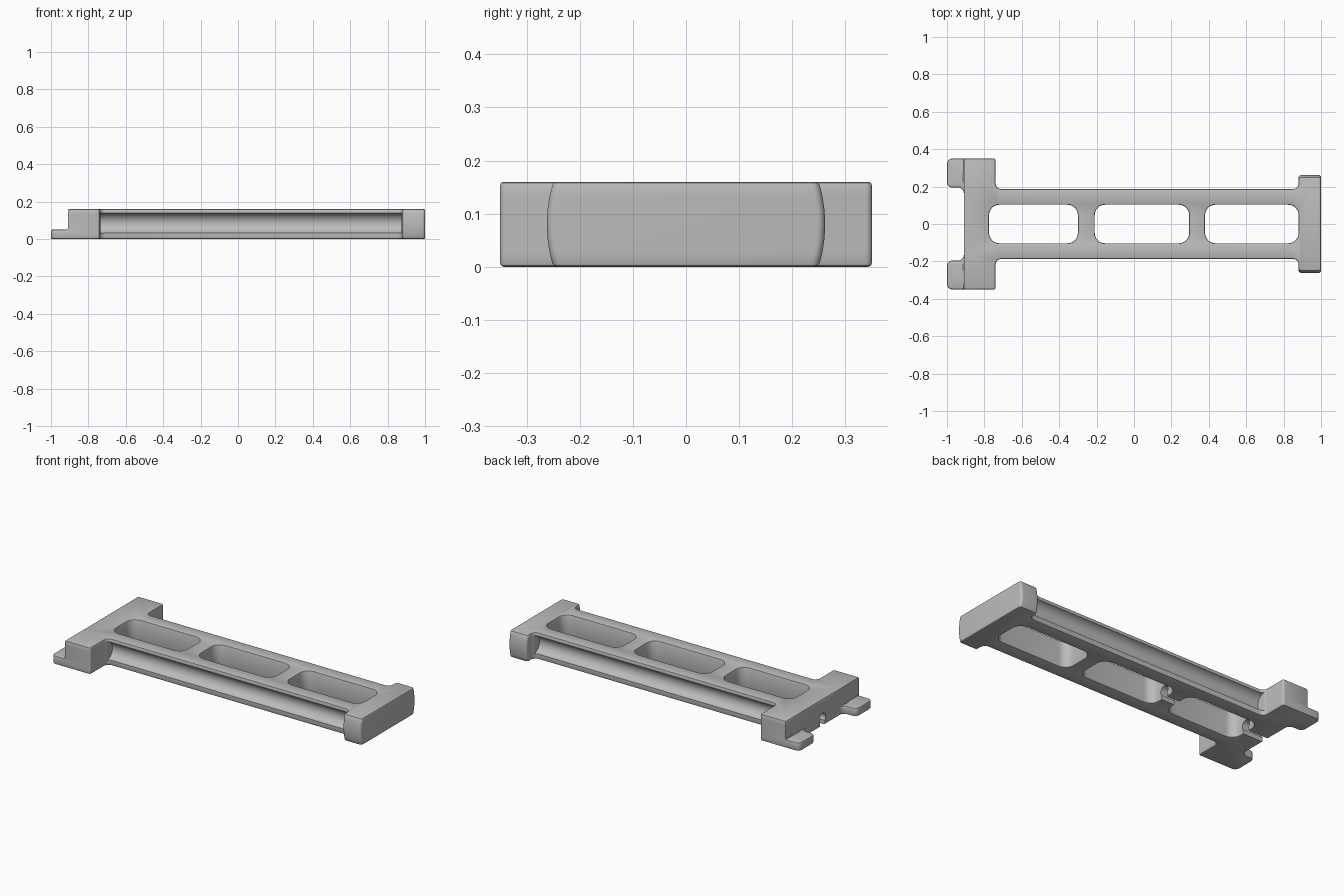
import bpy, bmesh, math
from mathutils import Vector

if "Cube" in bpy.data.objects:
    bpy.data.objects.remove(bpy.data.objects["Cube"], do_unlink=True)

HEIGHT = 0.16

grey = bpy.data.materials.new("plain_grey")
grey.use_nodes = True
grey.diffuse_color = (0.5, 0.5, 0.5, 1)
grey.node_tree.nodes["Principled BSDF"].inputs["Base Color"].default_value = (0.5, 0.5, 0.5, 1)


def rounded(corners, steps=6):
    """Round every right-angled corner (x, y, radius) of an outline."""
    pts = []
    for i, (x, y, r) in enumerate(corners):
        p = Vector((x, y))
        a = (Vector(corners[i - 1][:2]) - p).normalized()
        b = (Vector(corners[(i + 1) % len(corners)][:2]) - p).normalized()
        c = p + r * (a + b)
        for k in range(steps + 1):
            t = math.pi / 2 * k / steps
            pts.append(c - r * (b * math.cos(t) + a * math.sin(t)))
    return pts


def prism(name, pts, levels, shape=lambda x, y, z: (x, y, z)):
    """Stack the outline at each level and close it with caps."""
    bm = bmesh.new()
    rings = [[bm.verts.new(shape(p.x, p.y, z)) for p in pts] for z in levels]
    n = len(pts)
    for low, high in zip(rings, rings[1:]):
        for i in range(n):
            j = (i + 1) % n
            bm.faces.new((low[i], low[j], high[j], high[i]))
    bm.faces.new(rings[0])
    bm.faces.new(rings[-1])
    bmesh.ops.recalc_face_normals(bm, faces=bm.faces)
    mesh = bpy.data.meshes.new(name)
    bm.to_mesh(mesh)
    bm.free()
    ob = bpy.data.objects.new(name, mesh)
    bpy.context.collection.objects.link(ob)
    mesh.materials.append(grey)
    return ob


def block(name, x0, x1, y0, y1, z0, z1):
    return prism(name, [Vector(p) for p in ((x0, y0), (x1, y0), (x1, y1), (x0, y1))], (z0, z1))


def rod(name, x0, x1, y, z, radius):
    bpy.ops.mesh.primitive_cylinder_add(vertices=40, radius=radius, depth=x1 - x0,
                                        location=((x0 + x1) / 2, y, z),
                                        rotation=(0, math.pi / 2, 0))
    ob = bpy.context.object
    ob.name = name
    ob.data.materials.append(grey)
    return ob


def apply(ob, mod):
    bpy.context.view_layer.objects.active = ob
    bpy.ops.object.modifier_apply(modifier=mod.name)


def cut(ob, cutter):
    mod = ob.modifiers.new("cut", "BOOLEAN")
    mod.operation = "DIFFERENCE"
    mod.solver = "EXACT"
    mod.object = cutter
    apply(ob, mod)
    bpy.data.objects.remove(cutter, do_unlink=True)


# Frame: bar with a wide end, two feet and a narrow end with bowed sides
half = [(1, 0.262, 0.015), (0.88, 0.262, 0.015), (0.88, 0.187, 0.03), (-0.74, 0.187, 0.03),
        (-0.74, 0.35, 0.012), (-1, 0.35, 0.03), (-1, 0.195, 0.03), (-0.91, 0.195, 0.03)]
outline = rounded(half + [(x, -y, r) for x, y, r in reversed(half)])


def bow(x, y, z):
    if x > 0.87 and abs(y) > 0.24:
        y -= math.copysign(0.012 * (2 * z / HEIGHT - 1) ** 2, y)
    return x, y, z


frame = prism("frame", outline, [HEIGHT * i / 6 for i in range(7)], bow)

# Low feet
cut(frame, block("foot_step", -1.1, -0.91, -0.5, 0.5, 0.05, 0.3))

# Three windows through the bar
for x0, x1 in ((-0.775, -0.30), (-0.21, 0.295), (0.38, 0.88)):
    r = 0.055
    window = rounded([(x0, -0.103, r), (x1, -0.103, r), (x1, 0.103, r), (x0, 0.103, r)])
    cut(frame, prism("window", window, (-0.1, 0.3)))

# Softened edges
bevel = frame.modifiers.new("soft_edges", "BEVEL")
bevel.width = 0.007
bevel.segments = 2
bevel.limit_method = "ANGLE"
bevel.angle_limit = math.radians(50)
bevel.use_clamp_overlap = False
apply(frame, bevel)

# Long side grooves and blind holes in the wide end
for side in (-1, 1):
    cut(frame, rod("groove", -0.735, 0.875, side * 0.2, 0.085, 0.055))
    cut(frame, rod("end_hole", -1.1, -0.8, side * 0.2, 0.085, 0.042))

# Centre channel, open at the bottom, from the wide end to the middle window
cut(frame, rod("channel", -1.1, -0.15, 0, 0.045, 0.03))
cut(frame, block("channel_slit", -1.1, -0.15, -0.022, 0.022, -0.1, 0.045))

bpy.ops.object.select_all(action="DESELECT")
frame.select_set(True)
bpy.context.view_layer.objects.active = frame
bpy.ops.object.shade_smooth_by_angle(angle=math.radians(30))
